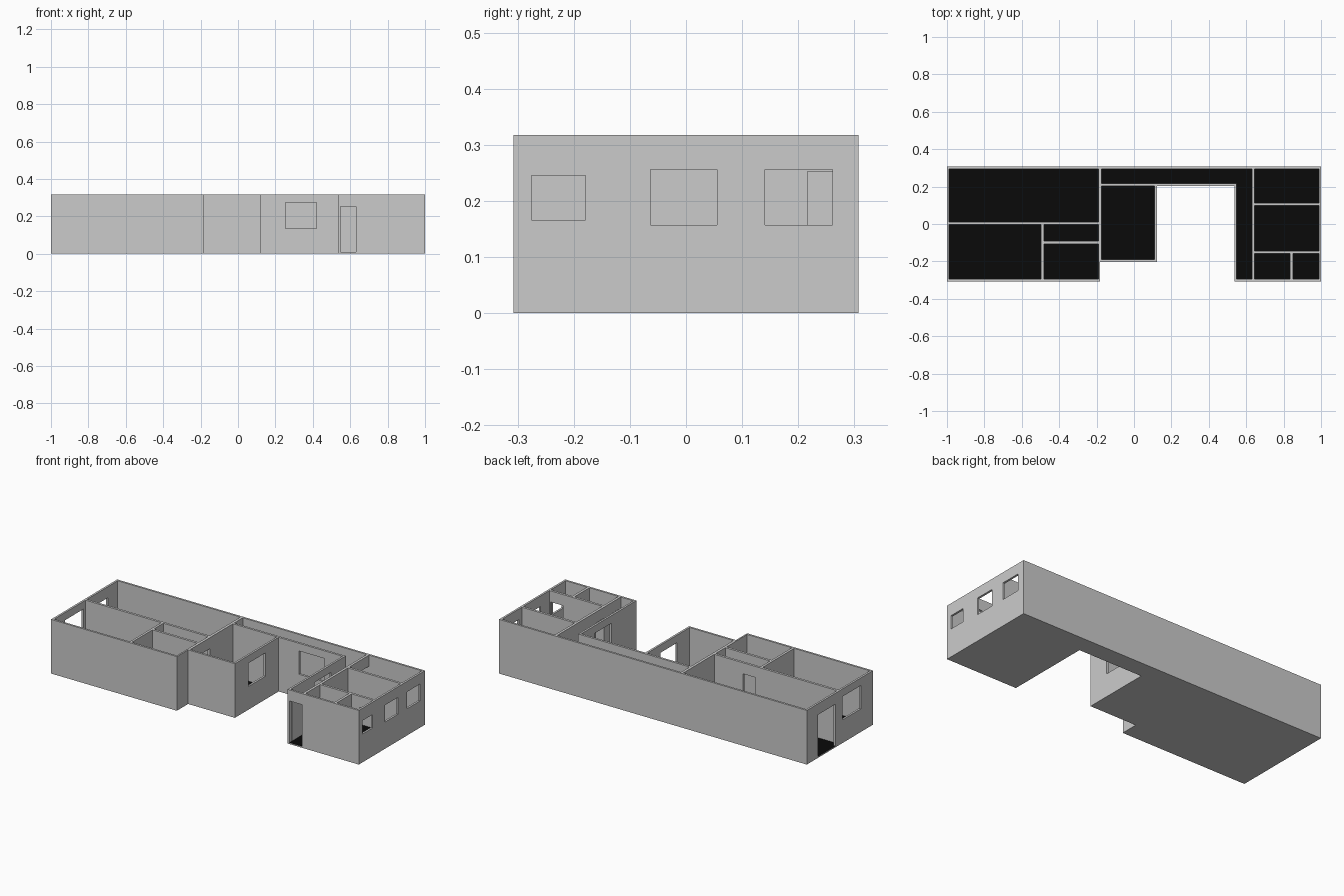
import bpy, bmesh
from mathutils import Matrix, Vector

if "Cube" in bpy.data.objects:
    bpy.data.objects.remove(bpy.data.objects["Cube"])

H, F = 0.318, 0.008          # wall height, floor thickness
DOOR_TOP = 0.253

def new_object(name, bm):
    bmesh.ops.recalc_face_normals(bm, faces=bm.faces)
    me = bpy.data.meshes.new(name)
    bm.to_mesh(me)
    bm.free()
    ob = bpy.data.objects.new(name, me)
    bpy.context.collection.objects.link(ob)
    return ob

def add_box(bm, x0, x1, y0, y1, z0, z1):
    size = Matrix.Diagonal((x1 - x0, y1 - y0, z1 - z0, 1))
    centre = Vector(((x0 + x1) / 2, (y0 + y1) / 2, (z0 + z1) / 2))
    bmesh.ops.create_cube(bm, size=1, matrix=Matrix.Translation(centre) @ size)

def opening(bm, axis, at, a, b, z0=F, z1=DOOR_TOP):
    """Hole through the wall lying at axis = at, spanning a..b along it."""
    if axis == 'x':
        add_box(bm, at - 0.016, at + 0.016, a, b, z0, z1)
    else:
        add_box(bm, a, b, at - 0.016, at + 0.016, z0, z1)

# Solid block following the outer outline of the building
outline = [(-1, -0.307), (-0.182, -0.307), (-0.182, -0.203), (0.122, -0.203),
           (0.122, 0.203), (0.537, 0.203), (0.537, -0.307), (1, -0.307),
           (1, 0.307), (-1, 0.307)]
bm = bmesh.new()
base = bm.faces.new([bm.verts.new((x, y, 0)) for x, y in outline])
ext = bmesh.ops.extrude_face_region(bm, geom=[base])
bmesh.ops.translate(bm, vec=(0, 0, H),
                    verts=[v for v in ext['geom'] if isinstance(v, bmesh.types.BMVert)])
house = new_object("house_shell", bm)

# Rooms: x0, x1, y0, y1
rooms = [
    (-0.988, -0.191, 0.010, 0.295),    # large left room
    (-0.988, -0.496, -0.295, -0.004),  # front left room
    (-0.482, -0.191, -0.092, -0.004),  # small hall
    (-0.482, -0.191, -0.295, -0.106),  # room off the hall
    (-0.175, 0.110, -0.191, 0.203),    # centre room
    (-0.175, 0.630, 0.216, 0.295),     # back corridor
    (0.549, 0.630, -0.295, 0.25),      # side corridor
    (0.645, 0.988, 0.112, 0.295),      # right rooms
    (0.645, 0.988, -0.144, 0.098),
    (0.645, 0.834, -0.295, -0.158),
    (0.849, 0.988, -0.295, -0.158),
]
bm = bmesh.new()
for r in rooms:
    add_box(bm, *r, F, H + 0.05)

# Windows: axis, wall position, from, to, sill, head
for w in [
    ('x', 0.994, -0.275, -0.179, 0.166, 0.245),
    ('x', 0.994, -0.063, 0.055, 0.157, 0.256),
    ('x', 0.994, 0.141, 0.261, 0.157, 0.256),
    ('x', -0.994, -0.195, -0.025, 0.136, 0.273),
    ('x', 0.116, -0.075, 0.081, 0.136, 0.273),
    ('x', 0.543, -0.075, 0.081, 0.136, 0.273),
    ('y', 0.210, 0.255, 0.421, 0.136, 0.273),
]:
    opening(bm, *w)

# Doors: axis, wall position, from, to
for d in [
    ('x', -0.994, 0.043, 0.203),       # left entrance
    ('y', -0.301, 0.5485, 0.6305),     # front entrance
    ('y', 0.003, -0.460, -0.377),
    ('x', -0.183, -0.086, -0.010),
    ('x', -0.489, -0.086, -0.010),
    ('y', -0.099, -0.275, -0.199),
    ('x', -0.183, 0.2165, 0.2945),
    ('x', 0.6375, 0.2165, 0.2945),
    ('x', 0.6375, -0.140, -0.065),
    ('x', 0.6375, -0.290, -0.215),
    ('y', -0.151, 0.900, 0.982),
]:
    opening(bm, *d)
cutter = new_object("room_cutter", bm)
cutter.hide_render = True

# Carve rooms and openings out of the block
mod = house.modifiers.new("carve", 'BOOLEAN')
mod.operation, mod.solver, mod.object = 'DIFFERENCE', 'EXACT', cutter
mod.use_self = True
dg = bpy.context.evaluated_depsgraph_get()
mesh = bpy.data.meshes.new_from_object(house.evaluated_get(dg))
house.modifiers.clear()
house.data = mesh
bpy.data.objects.remove(cutter)

# Plain walls, black floor finish
wall = bpy.data.materials.new("wall_grey")
wall.diffuse_color = (0.8, 0.8, 0.8, 1)
wall.use_nodes = True
wall.node_tree.nodes["Principled BSDF"].inputs["Base Color"].default_value = wall.diffuse_color
floor = bpy.data.materials.new("floor_black")
floor.diffuse_color = (0.003, 0.003, 0.003, 1)
floor.use_nodes = True
floor.node_tree.nodes["Principled BSDF"].inputs["Base Color"].default_value = floor.diffuse_color
mesh.materials.clear()
mesh.materials.append(wall)
mesh.materials.append(floor)
for p in mesh.polygons:
    p.material_index = int(p.normal.z > 0.9 and p.center.z < 0.02)
